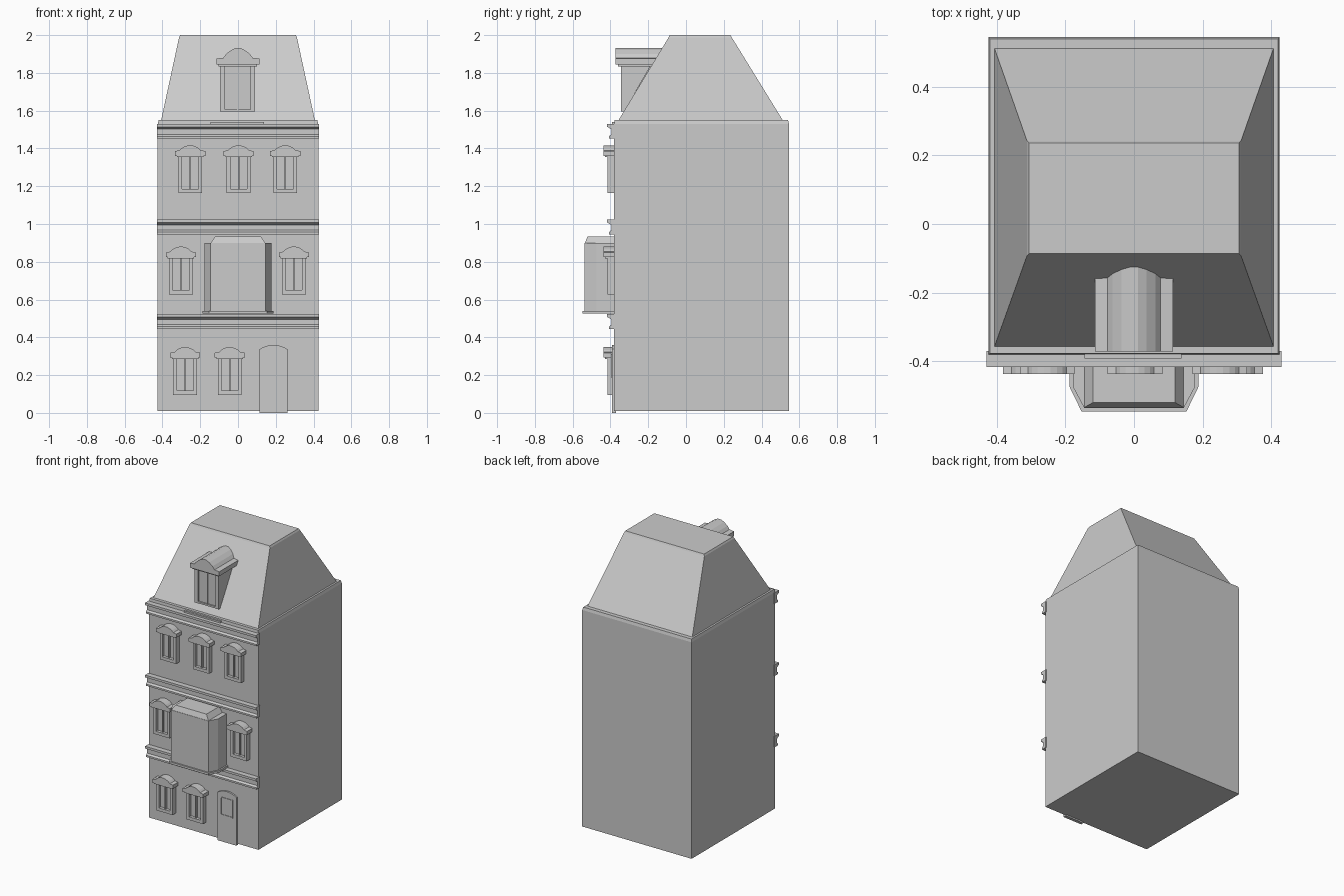
import bpy, bmesh

if "Cube" in bpy.data.objects:
    bpy.data.objects.remove(bpy.data.objects["Cube"])


def finish(name, bm):
    bmesh.ops.recalc_face_normals(bm, faces=bm.faces[:])
    me = bpy.data.meshes.new(name)
    bm.to_mesh(me)
    bm.free()
    ob = bpy.data.objects.new(name, me)
    bpy.context.collection.objects.link(ob)
    return ob


def add_loft(bm, rings):
    """Closed skin through matching rings of 3D points."""
    vs = [[bm.verts.new(p) for p in r] for r in rings]
    n = len(vs[0])
    for a, b in zip(vs, vs[1:]):
        for i in range(n):
            j = (i + 1) % n
            bm.faces.new((a[i], a[j], b[j], b[i]))
    bm.faces.new(vs[0][::-1])
    bm.faces.new(vs[-1])


def add_prism(bm, prof, y0, y1):
    """XZ profile extruded along y."""
    add_loft(bm, [[(x, y, z) for x, z in prof] for y in (y0, y1)])


def add_box(bm, x0, x1, y0, y1, z0, z1):
    add_prism(bm, [(x0, z0), (x1, z0), (x1, z1), (x0, z1)], y0, y1)


def rect(x, y0, y1, z):
    return [(-x, y0, z), (x, y0, z), (x, y1, z), (-x, y1, z)]


def loft(name, rings):
    bm = bmesh.new()
    add_loft(bm, rings)
    return finish(name, bm)


def mirrored(half):
    return half + [(-x, z) for x, z in reversed(half)]


# Walls with the tapering gutter on top
loft("walls", [rect(.425, -.38, .545, .01), rect(.425, -.38, .545, 1.53),
               rect(.42, -.378, .54, 1.55)])

# Mansard roof and its flat cap
loft("roof", [rect(.408, -.36, .515, 1.545), rect(.312, -.092, .242, 1.988)])
loft("roof_cap", [rect(.312, -.092, .242, 1.988), rect(.306, -.086, .236, 2.0)])

# Moulded string courses: lips above and below a hollow
band = [(-.37, 0), (-.408, 0), (-.408, .012), (-.395, .022), (-.395, .05),
        (-.417, .062), (-.417, .078), (-.37, .078)]
for name, z in (("lower_band", .445), ("middle_band", .945), ("cornice", 1.452)):
    loft(name, [[(x, y, z + h) for y, h in band] for x in (-.43, .43)])

bm = bmesh.new()
add_box(bm, -.145, .138, -.392, -.37, 1.52, 1.541)
finish("gutter_centre", bm)

# Window: frame bars around two panes, with an arched hood
hood = mirrored([(-.08, .197), (-.08, .222), (-.056, .226), (-.044, .238),
                 (-.028, .247), (-.01, .252)])
bm = bmesh.new()
for x0, x1 in ((-.063, -.044), (.044, .063)):
    add_box(bm, x0, x1, -.416, -.37, 0, .2)
add_box(bm, -.044, .044, -.416, -.37, 0, .022)
add_box(bm, -.004, .004, -.408, -.37, .022, .2)
add_box(bm, -.044, .044, -.395, -.37, .022, .2)
add_box(bm, -.07, .07, -.43, -.37, .19, .199)
add_prism(bm, hood, -.437, -.37)
window = finish("window", bm)
spots = [(-.28, .096), (-.044, .096), (-.302, .628), (.296, .628),
         (-.253, 1.164), (.003, 1.164), (.25, 1.164)]
window.location = (spots[0][0], 0, spots[0][1])
for x, z in spots[1:]:
    w = window.copy()
    w.location = (x, 0, z)
    bpy.context.collection.objects.link(w)

# Door with arched head and a framed light
bm = bmesh.new()
arch = mirrored([(-.073, 0), (-.073, .337), (-.055, .348), (-.03, .356), (-.01, .359)])
add_prism(bm, [(x + .188, z) for x, z in arch], -.392, -.37)
for x0, x1, z0, z1 in ((.142, .147, .187, .312), (.231, .236, .187, .312),
                       (.147, .231, .187, .192), (.147, .231, .307, .312)):
    add_box(bm, x0, x1, -.396, -.37, z0, z1)
finish("door", bm)


# Bay window: base slab, canted walls, hipped roof
def bay_ring(x, xf, y, ys, z):
    return [(-x, -.37, z), (-x, ys, z), (-xf, y, z), (xf, y, z), (x, ys, z), (x, -.37, z)]


loft("bay_base", [bay_ring(.188, .153, -.547, -.475, z) for z in (.525, .54)])
loft("bay_walls", [bay_ring(.178, .145, -.537, -.475, z) for z in (.54, .9)])
loft("bay_roof", [rect(.145, -.535, -.37, .899), rect(.12, -.521, -.37, .935)])

# Dormer: cheeks, recessed panes, sill and arched hood running into the roof
bm = bmesh.new()
for x0, x1 in ((-.095, -.07), (.066, .091)):
    add_loft(bm, [[(x, -.345, 1.595), (x, -.345, 1.85), (x, -.18, 1.85),
                   (x, -.328, 1.595)] for x in (x0, x1)])
add_loft(bm, [[(x, -.333, 1.6), (x, -.333, 1.85), (x, -.17, 1.85),
               (x, -.322, 1.6)] for x in (-.07, .066)])
add_box(bm, -.006, .002, -.34, -.325, 1.605, 1.85)
add_box(bm, -.07, .066, -.343, -.31, 1.595, 1.607)
finish("dormer_window", bm)

bm = bmesh.new()
top = mirrored([(-.114, 1.845), (-.114, 1.876), (-.078, 1.88), (-.062, 1.901),
                (-.036, 1.921), (-.012, 1.932)])
add_prism(bm, top, -.372, -.115)
add_box(bm, -.102, .1, -.36, -.16, 1.835, 1.846)
finish("dormer_hood", bm)
